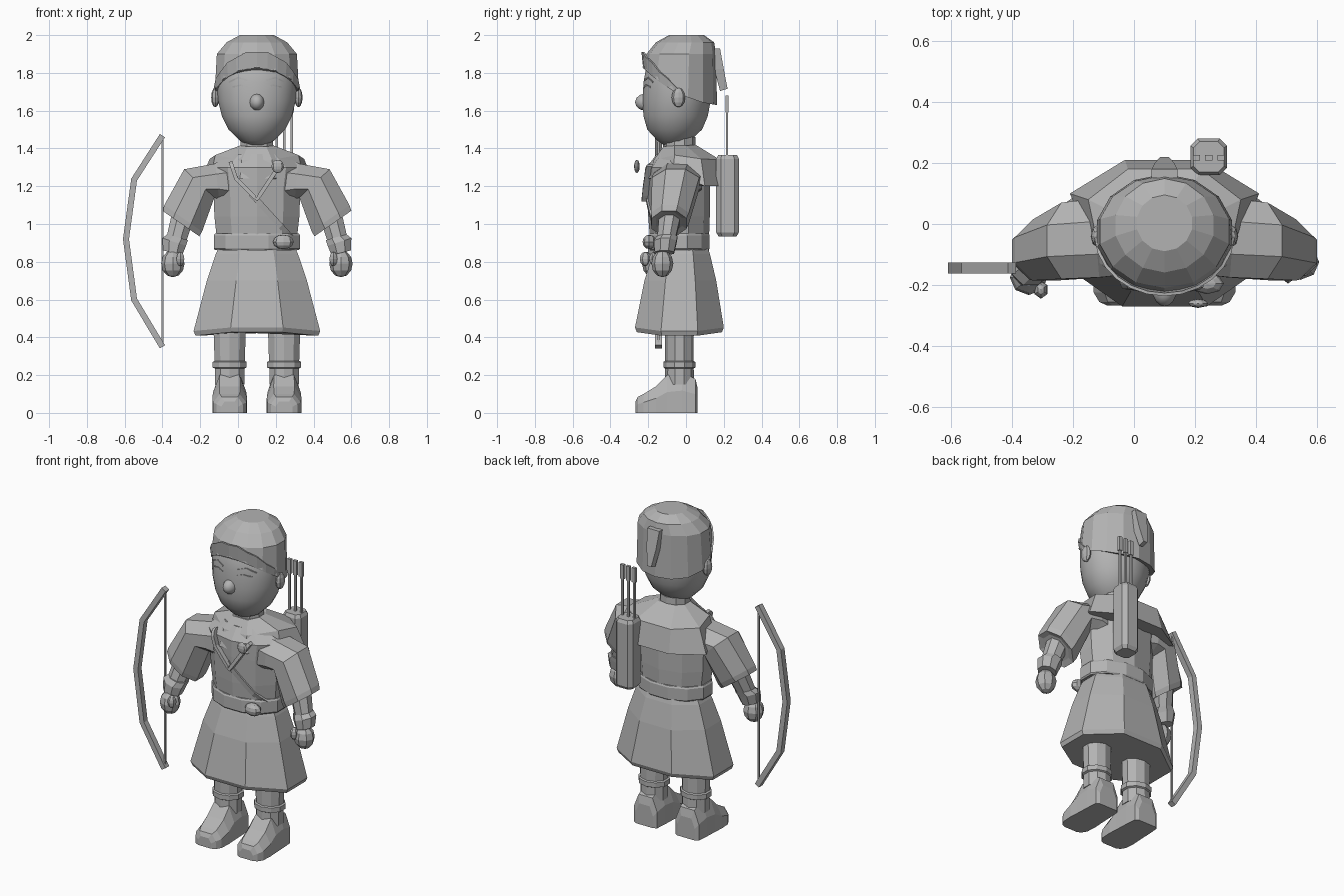
import bpy, bmesh, math
from math import sin, cos, pi
from mathutils import Vector
from mathutils.bvhtree import BVHTree

cube = bpy.data.objects.get("Cube")
if cube:
    bpy.data.objects.remove(cube)

GREY = (0.45, 0.45, 0.45, 1)
mat = bpy.data.materials.new("plain_grey")
mat.use_nodes = True
mat.diffuse_color = GREY
mat.node_tree.nodes["Principled BSDF"].inputs["Base Color"].default_value = GREY
MID = 0.1  # x of the body's plane of symmetry


def finish(name, verts, faces, smooth=False):
    bm = bmesh.new()
    vs = [bm.verts.new(v) for v in verts]
    for f in faces:
        bm.faces.new([vs[i] for i in f])
    bmesh.ops.recalc_face_normals(bm, faces=bm.faces)
    me = bpy.data.meshes.new(name)
    bm.to_mesh(me)
    bm.free()
    me.materials.append(mat)
    me.polygons.foreach_set("use_smooth", [smooth] * len(me.polygons))
    ob = bpy.data.objects.new(name, me)
    bpy.context.collection.objects.link(ob)
    return ob


def skin(name, rings, smooth=False, caps=True):
    """Bridge equal-sized rings of points, closing both ends."""
    n = len(rings[0])
    faces = [(r * n + i, r * n + (i + 1) % n, (r + 1) * n + (i + 1) % n, (r + 1) * n + i)
             for r in range(len(rings) - 1) for i in range(n)]
    if caps:
        faces += [tuple(range(n)), tuple(range((len(rings) - 1) * n, len(rings) * n))]
    return finish(name, [p for r in rings for p in r], faces, smooth)


def ring(c, u, v, n):
    k = 1 / cos(pi / n)
    return [Vector(c) + Vector(u) * k * cos(2 * pi * (i + .5) / n)
            + Vector(v) * k * sin(2 * pi * (i + .5) / n) for i in range(n)]


def stack(name, rows, n, x=MID, smooth=False):
    """Upright body from rows of (z, half width, half depth, centre y)."""
    return skin(name, [ring((x, cy, z), (hx, 0, 0), (0, hy, 0), n) for z, hx, hy, cy in rows], smooth)


def limb(name, rows, n):
    """Tilted body from rows of (top x, top z, bottom x, bottom z, centre y, half depth)."""
    return skin(name, [ring(((a + c) / 2, y, (b + d) / 2), ((a - c) / 2, 0, (b - d) / 2), (0, h, 0), n)
                       for a, b, c, d, y, h in rows])


def ball(name, c, r, seg=8, smooth=False):
    bm = bmesh.new()
    bmesh.ops.create_uvsphere(bm, u_segments=seg, v_segments=6, radius=1)
    verts = [Vector(c) + Vector(v.co[i] * r[i] for i in range(3)) for v in bm.verts]
    faces = [[v.index for v in f.verts] for f in bm.faces]
    bm.free()
    return finish(name, verts, faces, smooth)


def box(name, c, h):
    return skin(name, [ring((c[0], c[1], c[2] + s * h[2]), (h[0], 0, 0), (0, h[1], 0), 4) for s in (-1, 1)])


def strip(name, path, width, target, lift=.008, steps=8):
    """Thin band along an (x, z) path, laid onto the front of a target."""
    tree = BVHTree.FromPolygons([v.co for v in target.data.vertices],
                                [p.vertices[:] for p in target.data.polygons])
    pts = []
    for a, b in zip(path, path[1:]):
        a, b = Vector(a), Vector(b)
        pts += [a.lerp(b, i / steps) for i in range(steps)]
    pts.append(Vector(path[-1]))
    rings = []
    for i, p in enumerate(pts):
        d = (pts[min(i + 1, len(pts) - 1)] - pts[max(i - 1, 0)]).normalized()
        side = Vector((-d.y, 0, d.x)) * width / 2
        hit = tree.ray_cast(Vector((p.x, -2, p.y)), Vector((0, 1, 0)))[0]
        c = Vector((p.x, hit.y if hit else -.15, p.y))
        rings.append(ring(c, side, (0, lift, 0), 4))
    return skin(name, rings)


# Head, face and neck
head = stack("head", [(1.415, .04, .045, -.07), (1.44, .09, .085, -.065), (1.5, .15, .145, -.06),
                      (1.57, .185, .17, -.055), (1.65, .205, .18, -.05), (1.75, .212, .18, -.045),
                      (1.86, .2, .17, -.035), (1.93, .13, .12, -.03)], 28, smooth=True)
ball("nose", (MID, -.215, 1.645), (.04, .055, .045), 16, True)
stack("neck", [(1.33, .09, .085, -.035), (1.46, .085, .08, -.035)], 10)
for s, side in ((-1, "right"), (1, "left")):
    ball(side + "_ear", (MID + s * .22, -.04, 1.67), (.022, .036, .052), 8)
    strip(side + "_eye", [(MID + s * .05, 1.725), (MID + s * .085, 1.735), (MID + s * .13, 1.725)], .008, head, .004, 3)
    strip(side + "_brow", [(MID + s * .05, 1.76), (MID + s * .1, 1.775), (MID + s * .15, 1.75)], .008, head, .004, 3)


# Cap with a slanting lower edge, turned-up brim and hanging tail
def edge_z(t):
    c = -sin(t)
    return 1.69 + .1 * c + .04 * c * c


N = 14
cap = stack("cap", [(1.7, .222, .192, -.033), (1.9, .212, .18, -.025),
                    (1.962, .16, .15, -.005), (2.0, .09, .09, .003)], N)
for i in range(N):
    cap.data.vertices[i].co.z = edge_z(2 * pi * (i + .5) / N)
low, high = [], []
for i in range(13):
    t = pi * (1.02 + .96 * i / 12)
    z, f = edge_z(t), -sin(t)
    low.append((MID + .224 * cos(t), -.033 + .194 * sin(t), z - .005))
    high.append((MID + .23 * cos(t), -.033 + .203 * sin(t), z + .015 + .065 * f + .008 * (i % 2)))
brim = finish("cap_brim", low + high, [(i, i + 1, i + 14, i + 13) for i in range(12)])
solid = brim.modifiers.new("thickness", "SOLIDIFY")
solid.thickness = .01
skin("cap_tail", [ring((MID, .165, 1.93), (.042, 0, 0), (0, .015, 0), 4),
                  ring((MID, .175, 1.82), (.032, 0, 0), (0, .025, 0), 4),
                  ring((MID, .2, 1.71), (.014, 0, 0), (0, .02, .006), 4)])

# Tunic, belt and skirt
torso = stack("torso", [(.86, .212, .148, -.035), (.95, .215, .15, -.035), (1.04, .225, .155, -.037),
                        (1.2, .23, .16, -.04), (1.3, .25, .155, -.045), (1.37, .15, .11, -.04)], 10)
stack("belt", [(.862, .222, .155, -.035), (.87, .228, .16, -.035),
               (.94, .228, .16, -.035), (.95, .222, .155, -.035)], 12)
skirt = stack("skirt", [(.4, .325, .225, -.035), (.425, .335, .235, -.035),
                        (.7, .265, .19, -.03), (.84, .218, .152, -.025), (.875, .2, .14, -.025)], 8)
for i, v in enumerate(skirt.data.vertices[:16]):
    v.co.z += .035 * abs(sin(2 * pi * (i + .5) / 8)) - .005

# Shoulder cape, from half outlines running back to front
halves = [[(.13, .21, 1.2), (.31, .1, 1.2), (.24, -.07, 1.28), (.09, -.2, 1.24)],
          [(.12, .18, 1.34), (.25, .08, 1.345), (.22, -.06, 1.365), (.08, -.17, 1.34)],
          [(.06, .05, 1.42), (.09, 0, 1.415), (.09, -.06, 1.415), (.05, -.12, 1.41)]]
cape = skin("cape", [[(MID + x, y, z) for x, y, z in h] + [(MID - x, y, z) for x, y, z in reversed(h)]
                     for h in halves])

# Neckline, cross strap, clasp and pouch
strip("neckline", [(-.04, 1.33), (-.01, 1.24), (.1, 1.13), (.22, 1.31)], .02, torso, .03)
strip("cross_strap", [(.07, 1.16), (.28, .93)], .03, torso)
ball("clasp", (.21, -.26, 1.305), (.033, .015, .035))
ball("pouch", (.24, -.195, .905), (.055, .035, .038))

# Arms and legs
for s, side in ((-1, "right"), (1, "left")):
    def X(x):
        return MID + s * x
    f = -.05 if s < 0 else 0  # the bow hand reaches a little further forward
    limb(side + "_sleeve", [(X(.12), 1.35, X(.12), 1.1, -.045, .12), (X(.22), 1.32, X(.2), 1.13, -.045, .13),
                            (X(.385), 1.29, X(.225), 1.14, -.055, .125), (X(.49), 1.1, X(.29), .96, -.085, .1),
                            (X(.5), 1.07, X(.305), .935, -.09, .092), (X(.47), 1.06, X(.33), .96, -.09, .07)], 8)
    limb(side + "_forearm", [(X(.44), 1.1, X(.33), 1.04, -.08, .06),
                             (X(.485), .9, X(.39), .86, -.11 + f * .6, .045)], 8)
    limb(side + "_cuff", [(X(.475), .945, X(.365), .915, -.1 + f * .5, .055),
                          (X(.5), .925, X(.375), .885, -.11 + f * .6, .06),
                          (X(.497), .86, X(.395), .835, -.115 + f * .7, .052)], 8)
    ball(side + "_hand", (X(.445), -.125 + f, .79), (.062, .058, .072))
    ball(side + "_thumb", (X(.405), -.165 + f, .815), (.024, .03, .038), 6)
    stack(side + "_leg", [(.15, .078, .075, -.035), (.235, .078, .072, -.035), (.24, .09, .08, -.035),
                          (.27, .09, .08, -.035), (.275, .08, .072, -.035), (.4, .084, .072, -.035),
                          (.55, .09, .075, -.03)], 10, X(.144))
    foot = [(.062, .06, .13), (.05, .08, .18), (-.02, .085, .215), (-.1, .088, .2),
            (-.16, .092, .14), (-.225, .088, .1), (-.255, .07, .085), (-.267, .045, .06)]
    skin(side + "_boot", [[(X(.144 + w * a), y, h * b) for a, b in
                           ((-1, 0), (1, 0), (1, .55), (.6, 1), (-.6, 1), (-1, .55))] for y, w, h in foot])

# Bow and string
nodes = [(-.4, 1.468), (-.55, 1.235), (-.593, .92), (-.55, .6), (-.4, .35)]
rings = []
for i, p in enumerate(nodes):
    d = (Vector(nodes[min(i + 1, 4)]) - Vector(nodes[max(i - 1, 0)])).normalized()
    rings.append(ring((p[0], -.145, p[1]), (-d.y * .016, 0, d.x * .016), (0, .018, 0), 4))
skin("bow", rings)
box("bow_string", (-.4, -.145, .908), (.005, .005, .54))

# Quiver and arrows
skin("quiver", [[(.245 + w * a, .22 + w * b, z) for a, b in
                 ((1, .6), (.6, 1), (-.6, 1), (-1, .6), (-1, -.6), (-.6, -1), (.6, -1), (1, -.6))]
                for z, w in ((.935, .048), (.955, .06), (1.345, .06), (1.365, .05))])
for i in range(3):
    x = .205 + .04 * i
    box(f"arrow_shaft_{i + 1}", (x, .217, 1.46), (.006, .006, .17))
    box(f"arrow_fletching_{i + 1}", (x, .217, 1.635), (.012, .009, .045))
